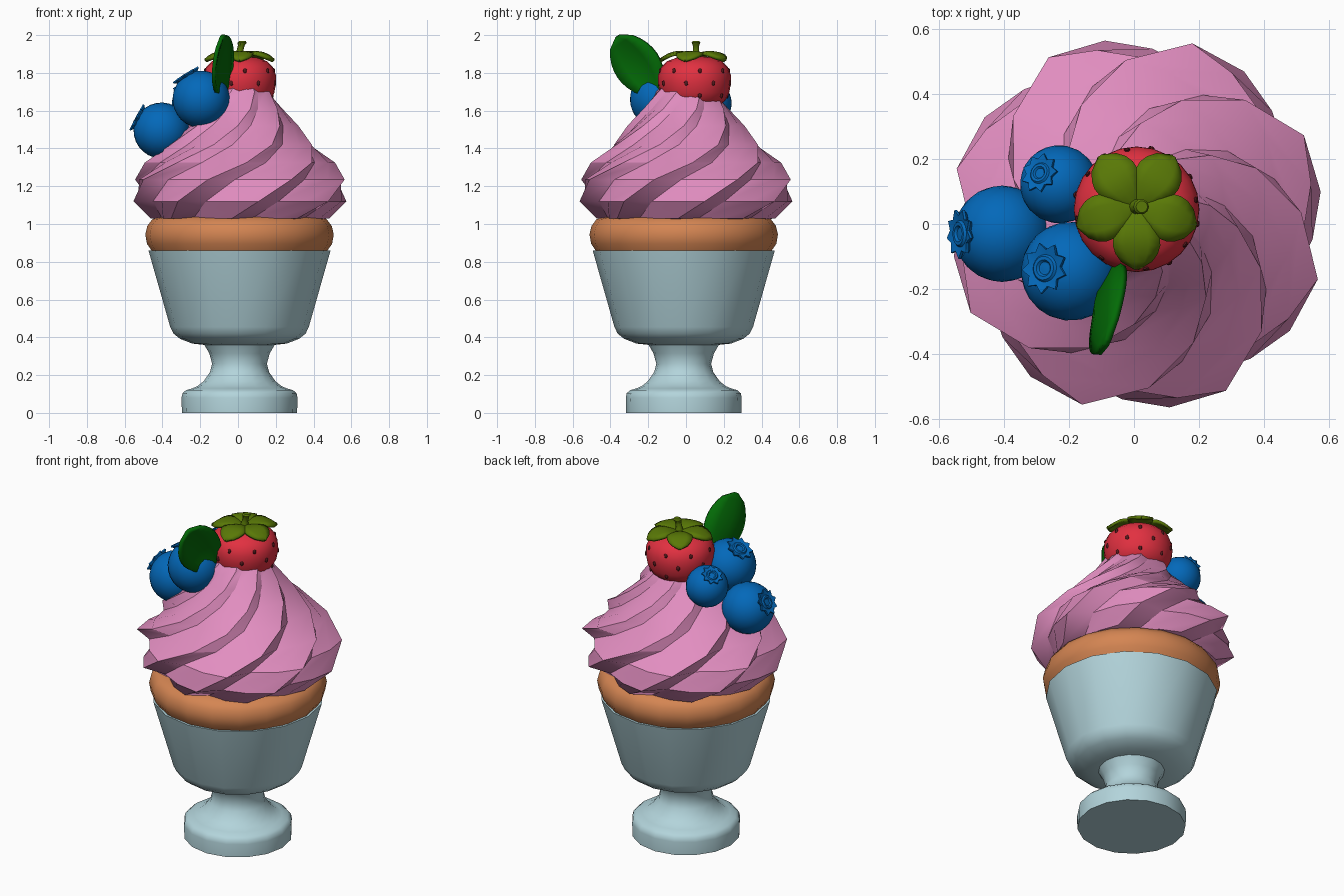
import bpy, bmesh, math
from mathutils import Vector, Matrix

if "Cube" in bpy.data.objects:
    bpy.data.objects.remove(bpy.data.objects["Cube"])


def material(name, rgb):
    m = bpy.data.materials.new(name)
    m.diffuse_color = (*rgb, 1)
    m.use_nodes = True
    m.node_tree.nodes["Principled BSDF"].inputs["Base Color"].default_value = m.diffuse_color
    return m


CUP = material("pale blue ceramic", (0.45, 0.66, 0.71))
CAKE = material("baked orange", (0.66, 0.235, 0.085))
PINK = material("pink frosting", (0.76, 0.27, 0.53))
RED = material("berry red", (0.76, 0.03, 0.052))
SEED = material("dark seed", (0.09, 0.010, 0.012))
BLUE = material("berry blue", (0.001, 0.14, 0.49))
GREEN = material("leaf green", (0.001, 0.145, 0.002))
OLIVE = material("olive green", (0.10, 0.19, 0.002))


def finish(bm, name, mat, angle=35, thickness=0):
    bmesh.ops.recalc_face_normals(bm, faces=bm.faces)
    me = bpy.data.meshes.new(name)
    bm.to_mesh(me)
    bm.free()
    me.materials.append(mat)
    ob = bpy.data.objects.new(name, me)
    bpy.context.collection.objects.link(ob)
    if thickness:
        mod = ob.modifiers.new("thickness", 'SOLIDIFY')
        mod.thickness = thickness
        mod.offset = 0
    bpy.ops.object.select_all(action='DESELECT')
    ob.select_set(True)
    bpy.context.view_layer.objects.active = ob
    bpy.ops.object.shade_smooth_by_angle(angle=math.radians(angle))
    return ob


def loft(bm, rings):
    """Bridge rings of points and cap both ends."""
    vr = [[bm.verts.new(p) for p in r] for r in rings]
    n = len(vr[0])
    for a, b in zip(vr, vr[1:]):
        for i in range(n):
            j = (i + 1) % n
            bm.faces.new((a[i], a[j], b[j], b[i]))
    bm.faces.new(vr[0][::-1])
    bm.faces.new(vr[-1])


def lathe(name, profile, mat, cx, cy, n, angle=35):
    bm = bmesh.new()
    loft(bm, [[Vector((cx + r * math.cos(2 * math.pi * i / n),
                       cy + r * math.sin(2 * math.pi * i / n), z))
               for i in range(n)] for r, z in profile])
    return finish(bm, name, mat, angle)


# Footed cup and the cake inside it
lathe("cup", [(0.305, 0), (0.307, 0.08), (0.302, 0.104), (0.284, 0.120), (0.25, 0.130),
              (0.222, 0.142), (0.19, 0.168), (0.157, 0.215), (0.145, 0.26),
              (0.160, 0.315), (0.186, 0.36), (0.25, 0.367), (0.315, 0.392),
              (0.35, 0.42), (0.367, 0.455), (0.482, 0.86), (0.468, 0.86),
              (0.455, 0.81)], CUP, 0.008, -0.012, 16, 48)
lathe("cake", [(0.44, 0.80), (0.466, 0.86), (0.49, 0.895), (0.499, 0.945),
               (0.488, 0.99), (0.462, 1.025), (0.40, 1.04)],
      CAKE, 0.008, -0.012, 20, 50)

# Swirled frosting: eight ridges twisting upwards
bm = bmesh.new()
rings = []
for r, z, a in [(0.40, 1.02, -8), (0.475, 1.03, -5), (0.572, 1.12, 10),
                (0.58, 1.235, 28), (0.505, 1.325, 49), (0.405, 1.42, 70),
                (0.31, 1.52, 88), (0.232, 1.61, 104), (0.165, 1.70, 118),
                (0.08, 1.78, 130)]:
    ring = []
    for k in range(8):
        for da, f in [(0, 1), (14, 0.88), (30, 0.945)]:
            t = math.radians(a + da + 45 * k)
            ring.append(Vector((0.01 + r * f * math.cos(t), r * f * math.sin(t), z)))
    rings.append(ring)
loft(bm, rings)
finish(bm, "frosting", PINK, 28)

# Strawberry
SX, SY = 0.008, 0.045
body = [(0.06, 1.60), (0.125, 1.622), (0.165, 1.655), (0.184, 1.695), (0.193, 1.745),
        (0.192, 1.79), (0.177, 1.83), (0.145, 1.862), (0.09, 1.882), (0.03, 1.888)]
lathe("strawberry", body, RED, SX, SY, 24, 60)


def body_radius(z):
    for (r0, z0), (r1, z1) in zip(body, body[1:]):
        if z0 <= z <= z1:
            return r0 + (r1 - r0) * (z - z0) / (z1 - z0)


# Seeds in staggered rows
bm = bmesh.new()
for row, z in enumerate((1.68, 1.745, 1.81)):
    for k in range(8):
        t = 2 * math.pi * (k + 0.5 * (row % 2) + 0.2) / 8
        r = body_radius(z)
        m = (Matrix.Translation((SX + r * math.cos(t), SY + r * math.sin(t), z))
             @ Matrix.Rotation(t, 4, 'Z') @ Matrix.Diagonal((0.007, 0.011, 0.017, 1)))
        bmesh.ops.create_icosphere(bm, subdivisions=1, radius=1, matrix=m)
finish(bm, "strawberry_seeds", SEED, 60)


def blade(bm, point, nt=8):
    """Leaf grid with a centre crease; point(t, s) gives the surface."""
    rows = [[bm.verts.new(point(i / nt, s)) for s in (-1, -0.5, 0, 0.5, 1)]
            for i in range(nt + 1)]
    for a, b in zip(rows, rows[1:]):
        for j in range(4):
            bm.faces.new((a[j], a[j + 1], b[j + 1], b[j]))


# Five-leaf strawberry cap with stem
bm = bmesh.new()
for k in range(5):
    rot = Matrix.Rotation(math.radians(-90 + 72 * k), 3, 'Z')

    def petal(t, s):
        w = 0.010 + 0.062 * math.sin(math.pi * t ** 1.3) ** 0.75 if t < 1 else 0.004
        z = 1.884 + 0.038 * math.sin(math.pi * t * 0.9) - 0.026 * t - 0.008 * s * s
        return rot @ Vector((0.188 * t, w * s, 0)) + Vector((SX, 0.053, z))
    blade(bm, petal)
finish(bm, "strawberry_cap", OLIVE, 35, 0.016)
bm = bmesh.new()
loft(bm, [[Vector((SX + dx + r * math.cos(i * math.pi / 5),
                   0.053 + r * math.sin(i * math.pi / 5), z)) for i in range(10)]
          for r, z, dx in [(0.03, 1.88, 0), (0.018, 1.915, 0.002), (0.018, 1.945, 0.009),
                           (0.024, 1.96, 0.014), (0.018, 1.968, 0.016)]])
finish(bm, "strawberry_stem", OLIVE)


# Blueberries with star-shaped crowns
def blueberry(name, centre, r, direction):
    bm = bmesh.new()
    place = Matrix.Translation(centre) @ Vector(direction).to_track_quat('Z', 'Y').to_matrix().to_4x4()
    bmesh.ops.create_uvsphere(bm, u_segments=24, v_segments=14, radius=r, matrix=place)
    rings = []
    for tip, notch, h in [(0.30, 0.30, 0.85), (0.44, 0.36, 0.91), (0.53, 0.39, 0.98),
                          (0.52, 0.38, 1.03), (0.28, 0.28, 0.99), (0.24, 0.24, 1.04),
                          (0.17, 0.17, 1.04), (0.13, 0.13, 0.99)]:
        rings.append([place @ Vector((r * f * math.cos(i * math.pi / 9),
                                      r * f * math.sin(i * math.pi / 9), r * h))
                      for i in range(18) for f in [tip if i % 2 == 0 else notch]])
    loft(bm, rings)
    finish(bm, name, BLUE, 35)


blueberry("blueberry_left", (-0.405, -0.03, 1.495), 0.148, (-0.86, 0, 0.46))
blueberry("blueberry_front", (-0.195, -0.145, 1.66), 0.152, (-0.52, 0.06, 0.84))
blueberry("blueberry_back", (-0.23, 0.122, 1.64), 0.12, (-0.50, 0.29, 0.82))

# Upright green leaf, creased along the middle
bm = bmesh.new()


def leaf(t, s):
    mid = Vector((-0.075 - 0.008 * t, -0.155 - 0.21 * t, 1.685 + 0.308 * t))
    w = 0.02 + 0.118 * math.sin(math.pi * t) ** 0.62 if 0 < t < 1 else 0.012
    side = Vector((0.36, 0.74, 0.46))
    fold = Vector((-0.035, 0, 0)) * (1 - abs(s)) * math.sin(math.pi * t)
    return mid + side * w * s + fold


blade(bm, leaf, 10)
finish(bm, "leaf", GREEN, 35, 0.02)
